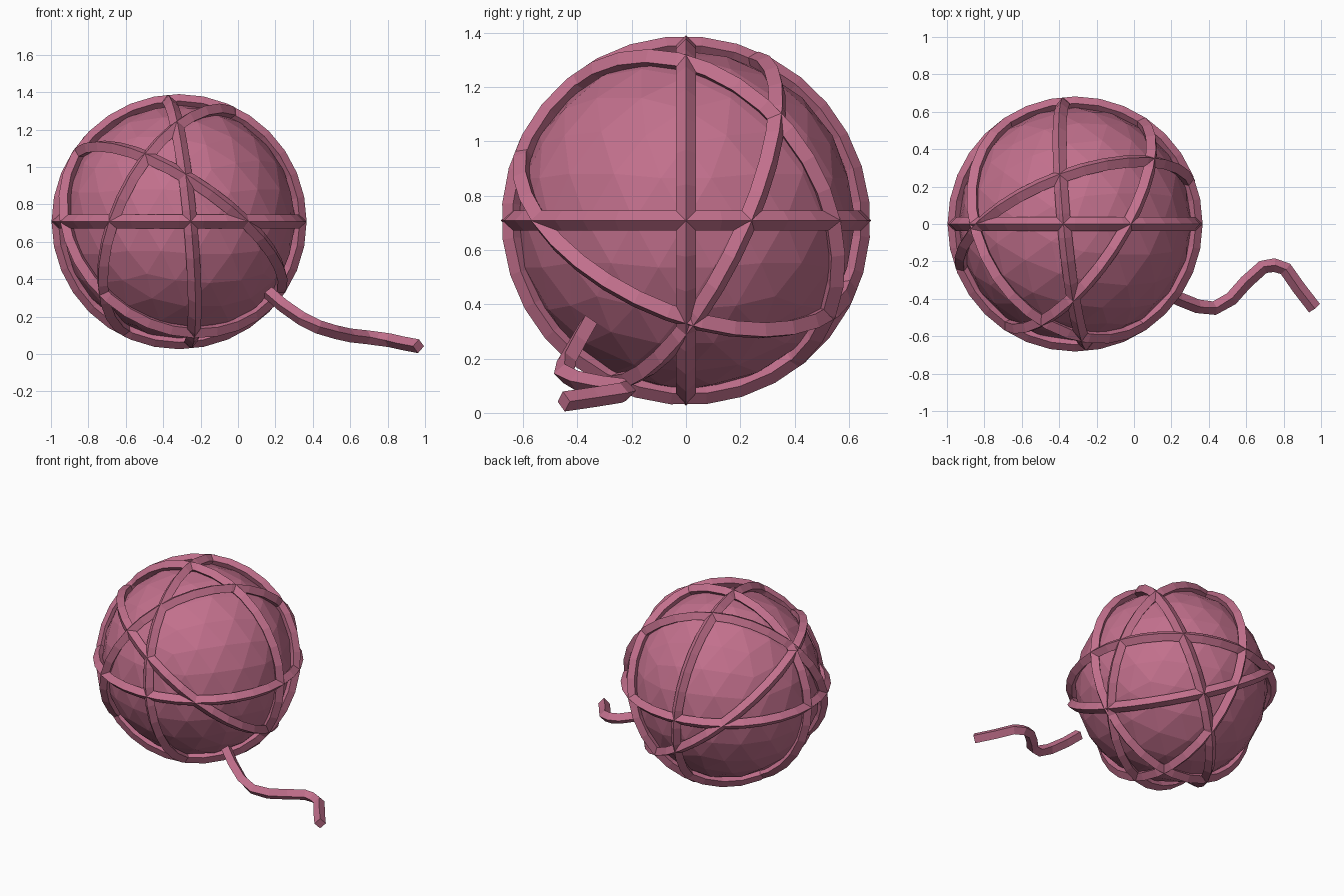
import bpy, bmesh
from mathutils import Vector

cube = bpy.data.objects.get("Cube")
if cube:
    bpy.data.objects.remove(cube, do_unlink=True)

CENTER = Vector((-0.315, 0, 0.708))
STRAND = 0.037

pink = bpy.data.materials.new("dusty_pink_yarn")
pink.use_nodes = True
pink.diffuse_color = (0.54, 0.162, 0.265, 1)
bsdf = next(n for n in pink.node_tree.nodes if n.type == "BSDF_PRINCIPLED")
bsdf.inputs["Base Color"].default_value = pink.diffuse_color
bsdf.inputs["Roughness"].default_value = 0.8


def finish(name):
    obj = bpy.context.object
    obj.name = name
    obj.data.materials.append(pink)


# Faceted core of the ball
bpy.ops.mesh.primitive_ico_sphere_add(subdivisions=3, radius=0.624, location=CENTER)
finish("yarn_core")

# Strands wound round the core, each given by the axis it circles
windings = {
    "level_winding": (0, 0, 1),
    "lengthwise_winding": (0, 1, 0),
    "crosswise_winding": (1, 0.093, 0.092),
    "shallow_winding": (1, 0.657, 1.486),
    "steep_winding": (1, -0.66, -0.49),
    "slanted_winding": (-0.38, 1, -0.48),
}
for name, axis in windings.items():
    turn = Vector((0, 0, 1)).rotation_difference(Vector(axis).normalized())
    bpy.ops.mesh.primitive_torus_add(
        major_radius=0.645, minor_radius=STRAND, major_segments=32,
        minor_segments=4, location=CENTER, rotation=turn.to_euler())
    finish(name)

# Loose end: a diamond section swept along a path
path = [Vector(p) for p in (
    (0.16, -0.36, 0.33), (0.24, -0.40, 0.26), (0.34, -0.44, 0.19),
    (0.43, -0.45, 0.145), (0.52, -0.40, 0.118), (0.60, -0.31, 0.10),
    (0.69, -0.23, 0.09), (0.75, -0.22, 0.082), (0.81, -0.24, 0.074),
    (0.88, -0.34, 0.058), (0.965, -0.45, 0.042))]
bm = bmesh.new()
loops = []
for i, point in enumerate(path):
    along = (path[min(i + 1, len(path) - 1)] - path[max(i - 1, 0)]).normalized()
    side = along.cross(Vector((0, 0, 1))).normalized()
    up = side.cross(along)
    loops.append([bm.verts.new(point + d * STRAND) for d in (side, up, -side, -up)])
for a, b in zip(loops, loops[1:]):
    for k in range(4):
        j = (k + 1) % 4
        bm.faces.new((a[k], a[j], b[j], b[k]))
bm.faces.new(loops[0])
bm.faces.new(loops[-1])
bmesh.ops.recalc_face_normals(bm, faces=bm.faces)
mesh = bpy.data.meshes.new("loose_end")
bm.to_mesh(mesh)
bm.free()
mesh.materials.append(pink)
bpy.context.collection.objects.link(bpy.data.objects.new("loose_end", mesh))
